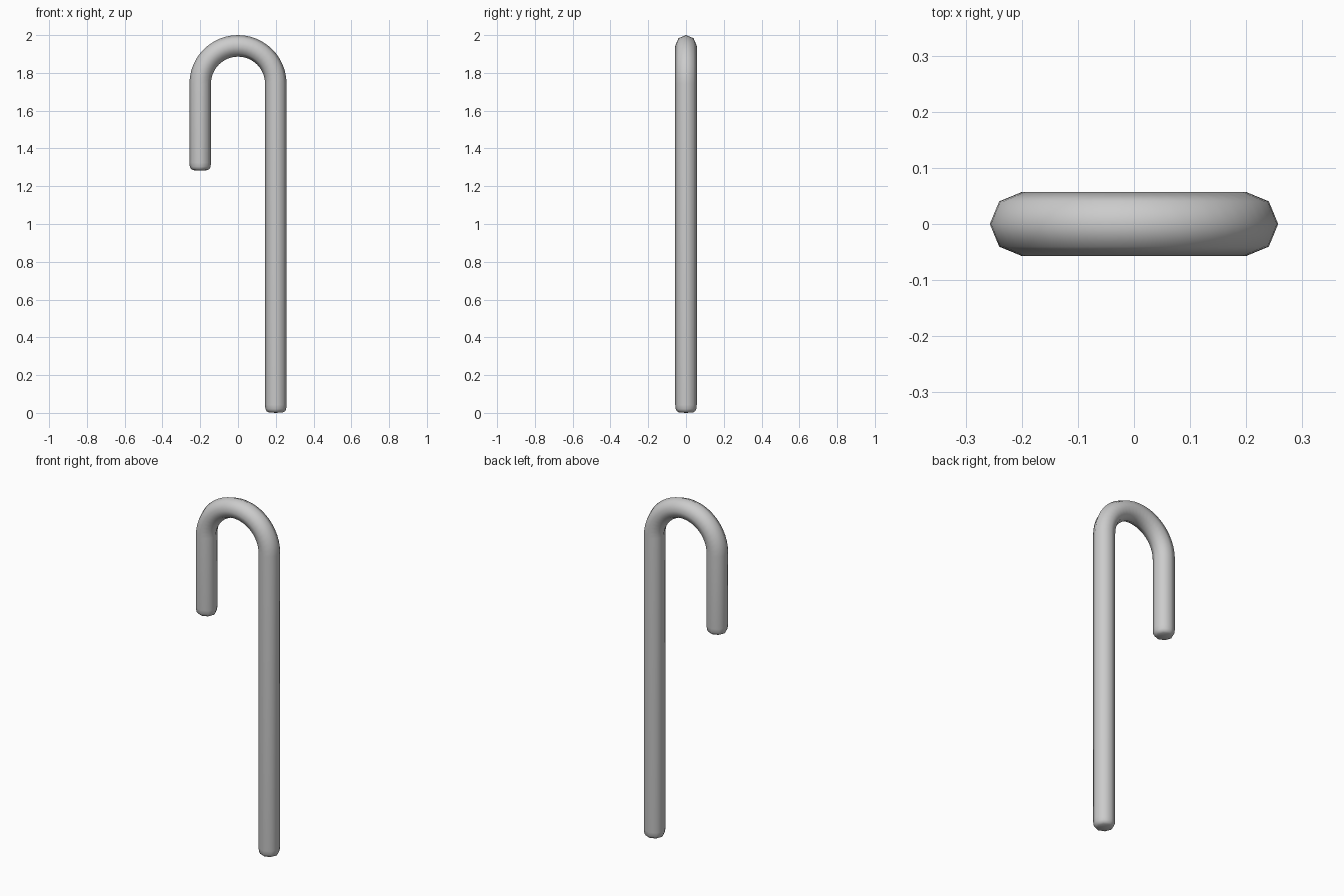
import bpy, bmesh, math
from mathutils import Vector

if "Cube" in bpy.data.objects:
    bpy.data.objects.remove(bpy.data.objects["Cube"])

R, BEND, TOP = 0.057, 0.2, 1.743   # tube radius, hook radius, hook centre height
SIDES, STEPS = 8, 24


def rounded_end(x, z):
    """Stations (centre, tangent angle, radius) from a leg's tip upwards."""
    return [(Vector((x, 0, z + dz)), r)
            for dz, r in ((0, 0.038), (0.006, 0.049), (0.018, 0.055), (0.04, R))]


# Path: long shaft, half-circle hook, short leg
stations = [(c, 0.0, r) for c, r in rounded_end(BEND, 0.003)]
for i in range(STEPS + 1):
    a = math.pi * i / STEPS
    stations.append((Vector((BEND * math.cos(a), 0, TOP + BEND * math.sin(a))), a, R))
stations += [(c, math.pi, r) for c, r in reversed(rounded_end(-BEND, 1.285))]

# Sweep an octagon along the path
bm = bmesh.new()
rings = []
for centre, a, r in stations:
    out = Vector((math.cos(a), 0, math.sin(a)))
    ring = []
    for k in range(SIDES):
        t = math.tau * k / SIDES
        ring.append(bm.verts.new(centre + out * (r * math.cos(t)) + Vector((0, r * math.sin(t), 0))))
    rings.append(ring)
for p, q in zip(rings, rings[1:]):
    for k in range(SIDES):
        n = (k + 1) % SIDES
        bm.faces.new((p[k], p[n], q[n], q[k]))

# Slightly domed tips
for ring, tip in ((rings[0], Vector((BEND, 0, 0))), (rings[-1], Vector((-BEND, 0, 1.282)))):
    v = bm.verts.new(tip)
    for k in range(SIDES):
        bm.faces.new((ring[k], ring[(k + 1) % SIDES], v))
bmesh.ops.recalc_face_normals(bm, faces=bm.faces)
for f in bm.faces:
    f.smooth = True

mesh = bpy.data.meshes.new("hooked_cane")
bm.to_mesh(mesh)
bm.free()
bpy.context.collection.objects.link(bpy.data.objects.new("hooked_cane", mesh))
